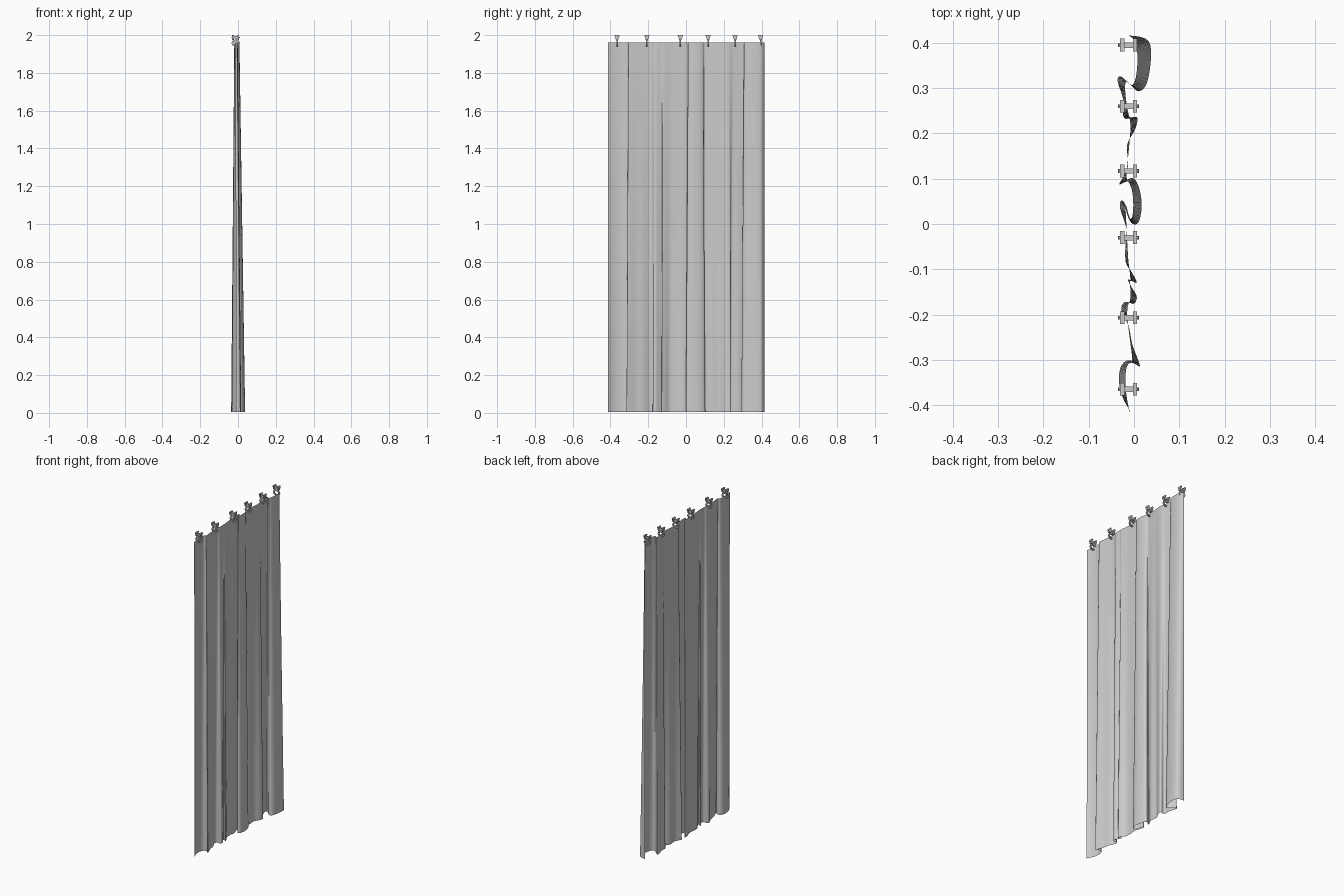
import bpy, bmesh, math
from mathutils import Vector, Matrix

cube = bpy.data.objects.get("Cube")
if cube:
    bpy.data.objects.remove(cube)

# One pale grey for cloth and gliders
grey = bpy.data.materials.new("pale_grey")
grey.use_nodes = True
grey.diffuse_color = (0.6, 0.6, 0.6, 1)
shader = next(n for n in grey.node_tree.nodes if n.type == 'BSDF_PRINCIPLED')
shader.inputs["Base Color"].default_value = grey.diffuse_color

MID = -0.012      # x of the hanging line
TOP = 1.96        # top edge of the cloth


def finish(name, bm):
    mesh = bpy.data.meshes.new(name)
    bm.to_mesh(mesh)
    bm.free()
    mesh.materials.append(grey)
    obj = bpy.data.objects.new(name, mesh)
    bpy.context.collection.objects.link(obj)
    return obj


def spline(points, steps=5):
    """Smooth path through the points."""
    pts = [points[0]] + points + [points[-1]]
    out = []
    for a, b, c, d in zip(pts, pts[1:], pts[2:], pts[3:]):
        for i in range(steps):
            t = i / steps
            out.append(0.5 * (2 * b + (c - a) * t + (2 * a - 5 * b + 4 * c - d) * t * t
                              + (3 * b - a - 3 * c + d) * t ** 3))
    return out + [points[-1]]


def relax(points, rounds):
    """Loosen the folds by averaging neighbours."""
    for _ in range(rounds):
        points = [points[0]] + [(a + 2 * b + c) / 4 for a, b, c
                                in zip(points, points[1:], points[2:])] + [points[-1]]
    return points


# Hem folds as x, y in thousandths, from one side edge to the other
HEM = [(-8, -414), (-24, -385), (-33, -350), (-30, -318), (-17, -302),
       (0, -304), (13, -315), (8, -297), (-4, -265), (-12, -225), (-28, -190),
       (-20, -172), (0, -176), (6, -160), (-6, -138), (-13, -122),
       (6, -130), (-4, -108), (-18, -85), (-19, -45), (-17, -10), (-30, 32), (-30, 50),
       (-22, 48), (-14, 18), (-4, 1), (10, 4), (17, 40), (11, 80), (-4, 102),
       (-32, 87), (-24, 104), (-13, 130), (-15, 175), (3, 210), (6, 236),
       (-22, 234), (-24, 275), (-36, 315), (-30, 326), (-10, 310),
       (10, 293), (28, 310), (37, 360), (35, 398), (18, 412), (-10, 416)]
hem = [Vector(p) / 1000 for p in HEM]
head = [Vector((MID + (p.x - MID) * 0.45, p.y)) for p in relax(hem, 2)]

# Curtain: loft from the hem to the flatter top edge
bm = bmesh.new()
rows = []
ROWS = 10
hem_path, head_path = spline(hem), spline(head)
for r in range(ROWS + 1):
    t = r / ROWS
    rows.append([bm.verts.new((*a.lerp(b, t), 0.004 + (TOP - 0.004) * t))
                 for a, b in zip(hem_path, head_path)])
for low, high in zip(rows, rows[1:]):
    for i in range(len(low) - 1):
        bm.faces.new((low[i], low[i + 1], high[i + 1], high[i])).smooth = True
finish("curtain_cloth", bm)


def prism(bm, outline, axis, centre, depth):
    """Extrude an outline of (across, z) along the x or y axis."""
    ends = []
    for side in (-0.5, 0.5):
        off = side * depth
        ends.append([bm.verts.new((centre + off, u, z) if axis == 'x' else (u, off, z))
                     for u, z in outline])
    n = len(outline)
    bm.faces.new(ends[0])
    bm.faces.new(ends[1][::-1])
    for i in range(n):
        j = (i + 1) % n
        bm.faces.new((ends[0][i], ends[1][i], ends[1][j], ends[0][j]))


def box(bm, size, place):
    matrix = Matrix.Translation(place) @ Matrix.Diagonal((*size, 1))
    bmesh.ops.create_cube(bm, size=1, matrix=matrix)


def ring(bm, z, outer, inner, depth, sides=8):
    """Flat hook ring facing along y, with its hole left open."""
    loops = []
    for radius, y in ((outer, -depth), (outer, depth), (inner, depth), (inner, -depth)):
        loops.append([bm.verts.new((radius * math.cos(k * math.tau / sides), y,
                                    z + 0.8 * radius * math.sin(k * math.tau / sides)))
                      for k in range(sides)])
    for a, b in zip(loops, loops[1:] + loops[:1]):
        for k in range(sides):
            m = (k + 1) % sides
            bm.faces.new((a[k], a[m], b[m], b[k]))


def glider(name, y):
    bm = bmesh.new()
    # Pair of tapered side cheeks
    cheek = [(-0.014, 2.0), (0.014, 2.0), (0.006, 1.975), (-0.006, 1.975)]
    for x in (-0.014, 0.014):
        prism(bm, cheek, 'x', x, 0.009)
    # Bridge, axle and stem
    box(bm, (0.02, 0.012, 0.012), (0, 0, 1.988))
    box(bm, (0.044, 0.004, 0.004), (0, 0, 1.988))
    box(bm, (0.008, 0.008, 0.018), (0, 0, 1.976))
    # Hook ring gripping the top edge
    ring(bm, 1.957, 0.023, 0.014, 0.004)
    bmesh.ops.recalc_face_normals(bm, faces=bm.faces)
    finish(name, bm).location = (MID, y, 0)


for i, y in enumerate((-0.365, -0.207, -0.03, 0.117, 0.26, 0.395)):
    glider(f"curtain_glider_{i + 1}", y)
